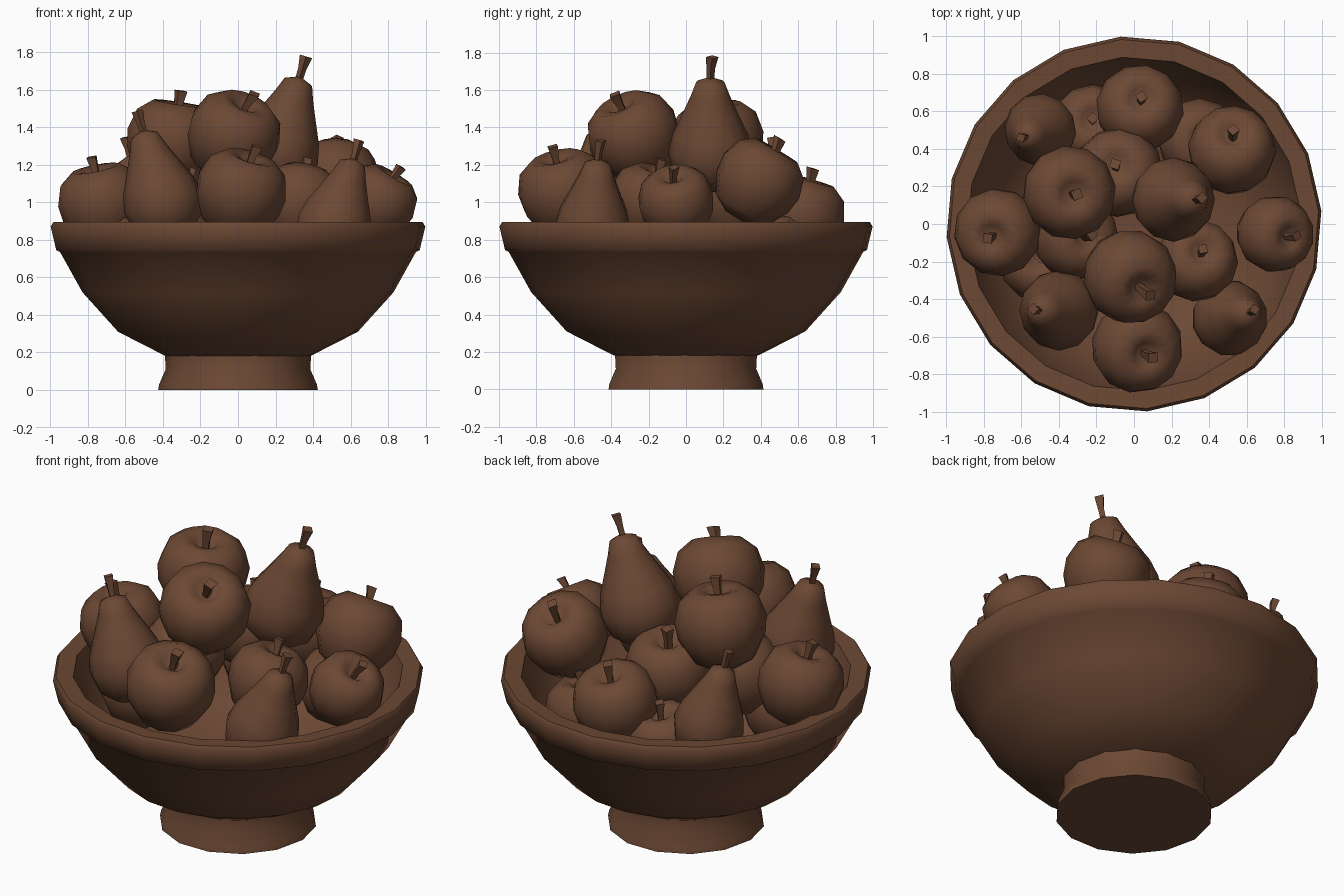
import bpy
import bmesh
import math
from mathutils import Matrix, Vector

default_cube = bpy.data.objects.get("Cube")
if default_cube:
    bpy.data.objects.remove(default_cube, do_unlink=True)

# One brown material for everything
brown = bpy.data.materials.new("warm_brown")
brown.use_nodes = True
brown_colour = (0.15, 0.065, 0.034, 1)
brown.diffuse_color = brown_colour
shader = brown.node_tree.nodes["Principled BSDF"]
shader.inputs["Base Color"].default_value = brown_colour
shader.inputs["Roughness"].default_value = 0.8


def lathe(name, profile, sides, matrix=Matrix(), sharp_angle=50):
    """Revolve a (radius, height) profile around z and place it."""
    bm = bmesh.new()
    points = [bm.verts.new((radius, 0, height)) for radius, height in profile]
    edges = [bm.edges.new(pair) for pair in zip(points, points[1:])]
    bmesh.ops.spin(bm, geom=points + edges, cent=(0, 0, 0), axis=(0, 0, 1),
                   angle=math.tau, steps=sides, use_merge=False)
    bmesh.ops.remove_doubles(bm, verts=bm.verts[:], dist=0.0005)
    bmesh.ops.recalc_face_normals(bm, faces=bm.faces[:])
    mesh = bpy.data.meshes.new(name)
    bm.to_mesh(mesh)
    bm.free()
    mesh.materials.append(brown)
    obj = bpy.data.objects.new(name, mesh)
    bpy.context.collection.objects.link(obj)
    obj.matrix_world = matrix
    bpy.ops.object.select_all(action="DESELECT")
    obj.select_set(True)
    bpy.context.view_layer.objects.active = obj
    bpy.ops.object.shade_smooth_by_angle(angle=math.radians(sharp_angle))
    return obj


# Flared foot, closed underneath
lathe("bowl_foot", [(0, 0), (0.425, 0), (0.42, 0.03), (0.385, 0.11),
                    (0.39, 0.2), (0, 0.22)], 14)

# Bowl wall: outside from the base up, lip, then the hollow inside
lathe("bowl", [(0, 0.18), (0.385, 0.18), (0.64, 0.31), (0.83, 0.52),
               (0.95, 0.735), (0.97, 0.745), (1, 0.87), (0.985, 0.895),
               (0.89, 0.89), (0.86, 0.78), (0.75, 0.54), (0.56, 0.36),
               (0, 0.27)], 20, Matrix.Rotation(math.radians(4), 4, "Z"))

# Fruit profiles at unit radius, with the height where the stem begins
apple_profile = [(0, -0.78), (0.3, -0.9), (0.7, -0.68), (0.95, -0.2),
                 (1, 0.2), (0.86, 0.64), (0.55, 0.88), (0.28, 0.82), (0, 0.55)]
pear_profile = [(0, -0.9), (0.5, -0.85), (0.88, -0.5), (1, 0),
                (0.89, 0.45), (0.66, 0.95), (0.46, 1.4), (0.34, 1.72), (0, 1.86)]
kinds = {"apple": (apple_profile, 0.55), "pear": (pear_profile, 1.75)}


def fruit(name, kind, centre, size, lean):
    """Place a leaning apple or pear together with its stem."""
    profile, stem_base = kinds[kind]
    axis = Vector((lean[0], lean[1], 1))
    matrix = (Matrix.Translation(centre)
              @ axis.to_track_quat("Z", "Y").to_matrix().to_4x4()
              @ Matrix.Scale(size, 4))
    lathe(name, profile, 12, matrix, 60)
    # Square stem that widens and bends a little at the tip
    stem = lathe(name + "_stem", [(0, 0), (0.09, 0), (0.1, 0.3), (0.15, 0.6),
                                  (0, 0.6)], 4,
                 matrix @ Matrix.Translation((0, 0, stem_base)), 30)
    for vert in stem.data.vertices:
        vert.co.x += lean[0] * vert.co.z ** 2 * 0.4
        vert.co.y += lean[1] * vert.co.z ** 2 * 0.4


# Apples on top of the pile
fruit("upper_left_apple", "apple", (-0.35, 0.17, 1.31), 0.25, (0.15, -0.06))
fruit("upper_front_apple", "apple", (-0.03, -0.27, 1.34), 0.25, (0.4, -0.45))

# Apples around the edge
fruit("left_apple", "apple", (-0.72, -0.04, 0.98), 0.235, (-0.2, -0.15))
fruit("front_apple", "apple", (0.01, -0.65, 1.04), 0.245, (0.3, -0.25))
fruit("right_apple", "apple", (0.74, -0.05, 0.99), 0.205, (0.6, -0.15))
fruit("back_right_apple", "apple", (0.52, 0.38, 1.1), 0.235, (0.05, 0.6))
fruit("back_apple", "apple", (0.03, 0.61, 0.92), 0.235, (0.05, 0.3))

# Apples lower in the pile
fruit("middle_back_apple", "apple", (-0.08, 0.27, 1.02), 0.24, (-0.1, 0.2))
fruit("middle_right_apple", "apple", (0.33, -0.2, 0.99), 0.22, (0.2, 0.3))
fruit("middle_left_apple", "apple", (-0.32, -0.07, 0.93), 0.23, (0.4, 0))
fruit("low_back_left_apple", "apple", (-0.22, 0.52, 0.73), 0.22, (0, 0.2))
fruit("low_back_right_apple", "apple", (0.34, 0.45, 0.72), 0.22, (0.2, 0))
fruit("low_front_left_apple", "apple", (-0.5, -0.2, 0.72), 0.22, (0, 0.1))

# Pears
fruit("tall_pear", "pear", (0.21, 0.13, 1.27), 0.225, (0.3, 0))
fruit("front_left_pear", "pear", (-0.4, -0.46, 1), 0.215, (-0.28, 0))
fruit("front_right_pear", "pear", (0.51, -0.5, 0.87), 0.205, (0.3, 0.08))
fruit("back_left_pear", "pear", (-0.5, 0.5, 0.9), 0.195, (-0.22, -0.1))
